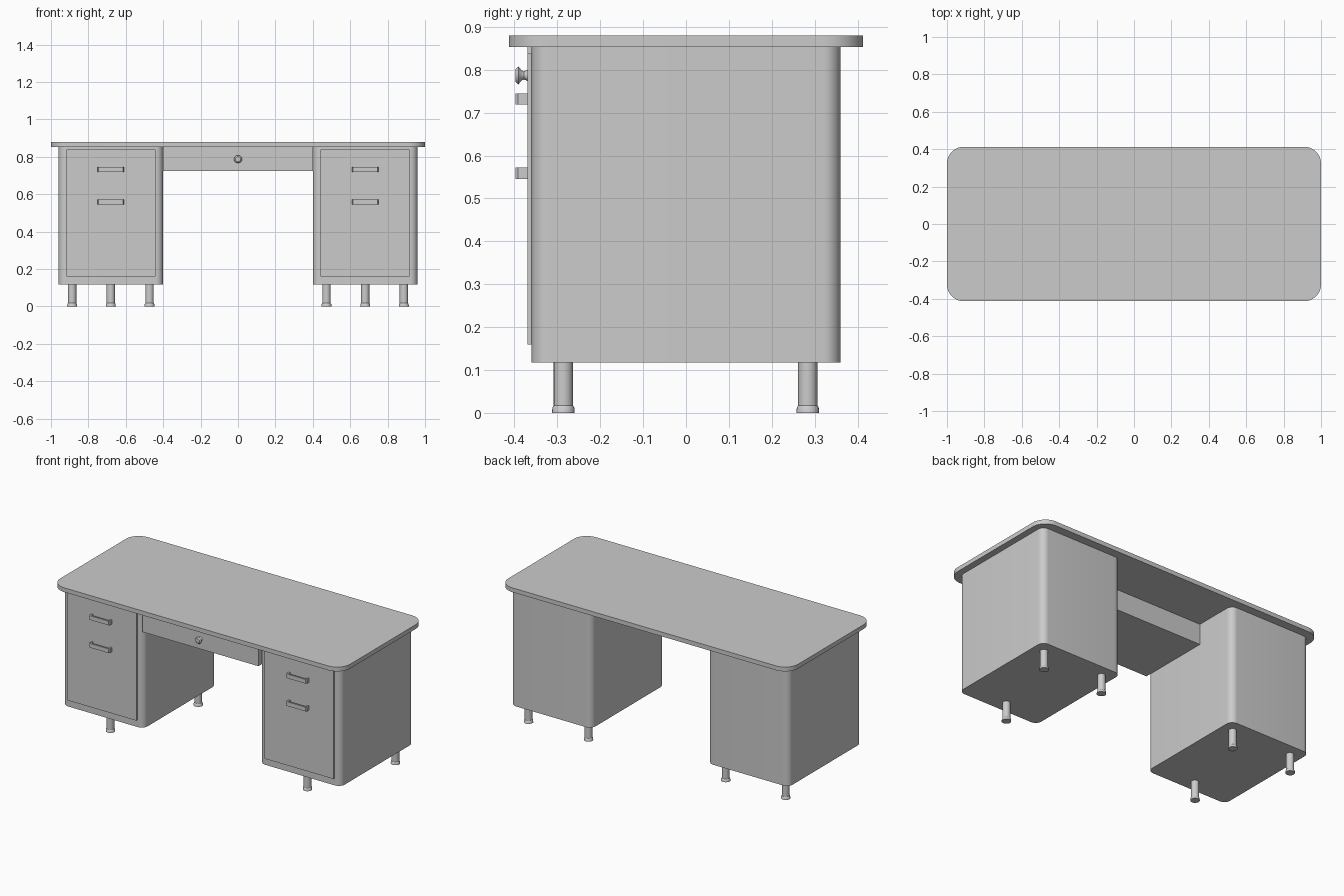
import bpy, bmesh, math
from mathutils import Matrix

if "Cube" in bpy.data.objects:
    bpy.data.objects.remove(bpy.data.objects["Cube"])


def finish(bm, name, smooth=True):
    bmesh.ops.recalc_face_normals(bm, faces=bm.faces)
    me = bpy.data.meshes.new(name)
    bm.to_mesh(me)
    bm.free()
    ob = bpy.data.objects.new(name, me)
    bpy.context.collection.objects.link(ob)
    if smooth:
        bpy.ops.object.select_all(action='DESELECT')
        ob.select_set(True)
        bpy.context.view_layer.objects.active = ob
        bpy.ops.object.shade_smooth_by_angle(angle=math.radians(35))
    return ob


def prism(name, pts, z0, z1, smooth=True):
    """Extrude a plan outline from z0 to z1."""
    bm = bmesh.new()
    face = bm.faces.new([bm.verts.new((x, y, z0)) for x, y in pts])
    ext = bmesh.ops.extrude_face_region(bm, geom=[face])
    for v in ext['geom']:
        if isinstance(v, bmesh.types.BMVert):
            v.co.z = z1
    return finish(bm, name, smooth)


def rounded(cx, cy, hx, hy, r, n=10):
    """Rounded rectangle outline."""
    pts = []
    for i, (sx, sy) in enumerate([(1, 1), (-1, 1), (-1, -1), (1, -1)]):
        for k in range(n + 1):
            a = math.pi / 2 * (i + k / n)
            pts.append((cx + sx * (hx - r) + r * math.cos(a),
                        cy + sy * (hy - r) + r * math.sin(a)))
    return pts


def box(name, x0, x1, y0, y1, z0, z1):
    return prism(name, [(x0, y0), (x1, y0), (x1, y1), (x0, y1)], z0, z1, False)


def lathe(name, profile, matrix, n=24):
    """Spin (radius, height) points around z, then place with a matrix."""
    bm = bmesh.new()
    rings = [[bm.verts.new((r * math.cos(2 * math.pi * k / n),
                            r * math.sin(2 * math.pi * k / n), h))
              for k in range(n)] for r, h in profile]
    for a, b in zip(rings, rings[1:]):
        for k in range(n):
            bm.faces.new((a[k], a[(k + 1) % n], b[(k + 1) % n], b[k]))
    bm.faces.new(rings[0])
    bm.faces.new(rings[-1])
    bmesh.ops.transform(bm, matrix=matrix, verts=bm.verts)
    return finish(bm, name)


# desk top
prism("desk_top", rounded(0, 0, 1.0, 0.413, 0.09, 12), 0.853, 0.88)

for side, cx in (("left", -0.68), ("right", 0.68)):
    # pedestal cabinet
    prism(side + "_pedestal", rounded(cx, 0, 0.28, 0.36, 0.04), 0.117, 0.853)

    # two flush drawer fronts
    for label, z0, z1 in (("lower", 0.16, 0.665), ("upper", 0.665, 0.838)):
        box(f"{side}_{label}_drawer", cx - 0.238, cx + 0.238, -0.37, -0.355, z0, z1)

    # bracket-shaped pull handles
    for label, zc in (("lower", 0.559), ("upper", 0.732)):
        outline = [(-0.07, -0.368), (-0.07, -0.392), (-0.065, -0.398), (0.065, -0.398),
                   (0.07, -0.392), (0.07, -0.368), (0.06, -0.368), (0.06, -0.388),
                   (-0.06, -0.388), (-0.06, -0.368)]
        prism(f"{side}_{label}_handle", [(cx + x, y) for x, y in outline],
              zc - 0.013, zc + 0.013, False)

    # three legs: one centred in front, two behind
    for label, dx, y in (("front", 0, -0.286), ("back_outer", -0.207, 0.284),
                         ("back_inner", 0.207, 0.284)):
        lathe(f"{side}_{label}_leg",
              [(0.0265, 0), (0.0255, 0.013), (0.0225, 0.017), (0.0225, 0.118)],
              Matrix.Translation((cx + dx, y, 0)))

# centre drawer
box("centre_drawer", -0.4, 0.4, -0.37, 0.09, 0.725, 0.853)

# round knob pointing forward
lathe("drawer_knob",
      [(0.013, -0.001), (0.0095, 0.008), (0.0115, 0.013), (0.021, 0.021), (0.014, 0.028)],
      Matrix.Translation((0, -0.37, 0.787)) @ Matrix.Rotation(math.pi / 2, 4, 'X'))
